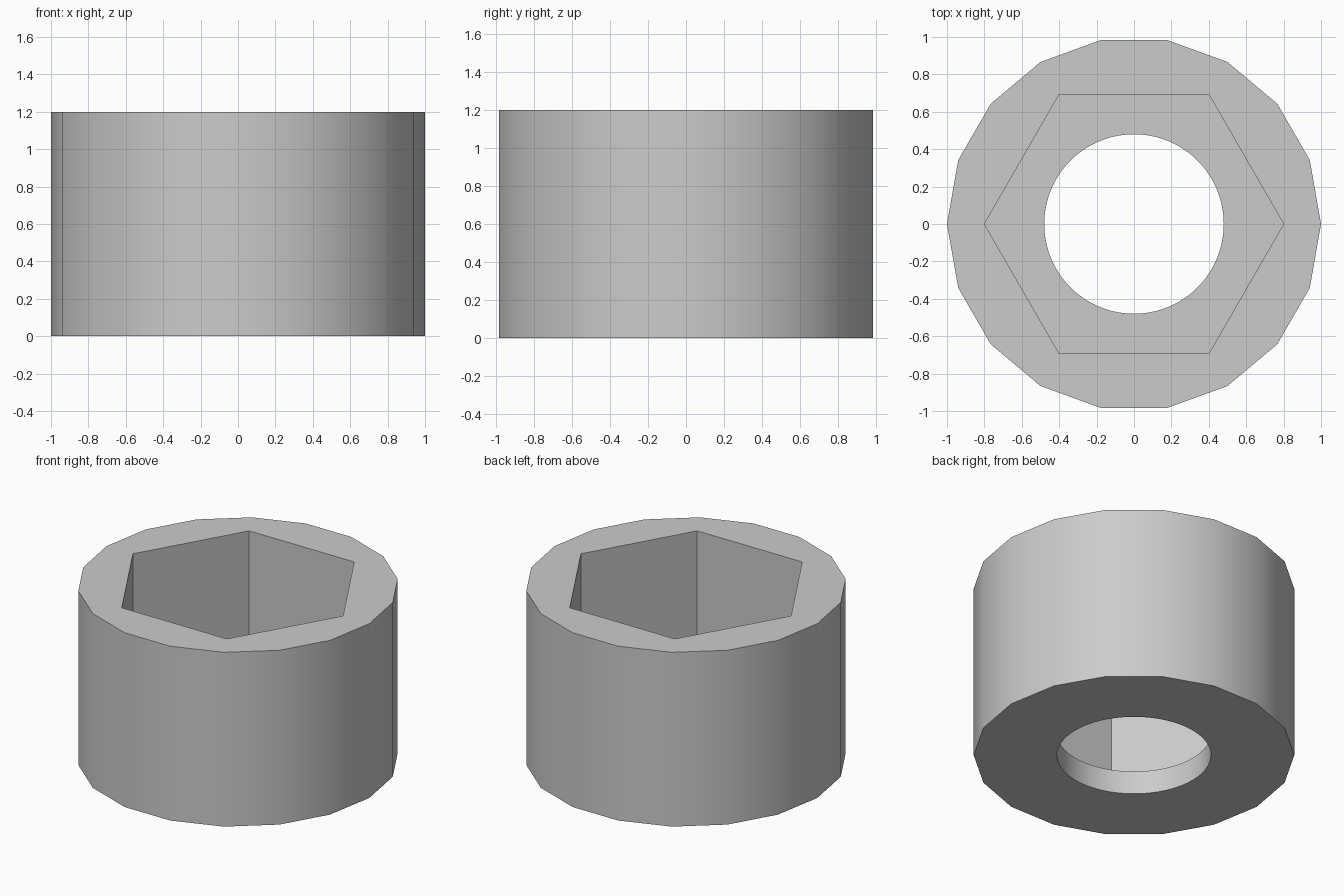
import bpy
import bmesh
from math import cos, sin, tau, radians

cube = bpy.data.objects.get("Cube")
if cube:
    bpy.data.objects.remove(cube, do_unlink=True)

HEIGHT = 1.2
FLOOR = 0.16  # thickness of the floor under the hexagonal socket

steel = bpy.data.materials.new("plain_grey")
steel.use_nodes = True
grey = (0.6, 0.6, 0.6, 1.0)
steel.diffuse_color = grey
steel.node_tree.nodes["Principled BSDF"].inputs["Base Color"].default_value = grey

bm = bmesh.new()


def ring(sides, radius, z):
    """Closed loop of edges; returns its vertices and edges."""
    verts = [bm.verts.new((radius * cos(tau * i / sides), radius * sin(tau * i / sides), z))
             for i in range(sides)]
    edges = [bm.edges.new((verts[i], verts[(i + 1) % sides])) for i in range(sides)]
    return verts, edges


def wall(sides, radius, low, high):
    """Upright wall between two rings; returns the edges of both."""
    a, low_edges = ring(sides, radius, low)
    b, high_edges = ring(sides, radius, high)
    for i in range(sides):
        j = (i + 1) % sides
        bm.faces.new((a[i], a[j], b[j], b[i]))
    return low_edges, high_edges


# Outer wall, hexagonal socket and round through hole
outer_low, outer_high = wall(18, 1.0, 0, HEIGHT)
socket_low, socket_high = wall(6, 0.8, FLOOR, HEIGHT)
hole_low, hole_high = wall(72, 0.48, 0, FLOOR)

# Flat rim, socket floor and underside
for outside, inside in ((outer_high, socket_high), (socket_low, hole_high), (outer_low, hole_low)):
    bmesh.ops.triangle_fill(bm, edges=outside + inside, use_beauty=True)

bmesh.ops.recalc_face_normals(bm, faces=bm.faces[:])

# Smooth round walls, crisp corners
for face in bm.faces:
    face.smooth = True
for edge in bm.edges:
    edge.smooth = edge.calc_face_angle(0) < radians(30)

mesh = bpy.data.meshes.new("hex_socket_sleeve")
bm.to_mesh(mesh)
bm.free()
mesh.materials.append(steel)
sleeve = bpy.data.objects.new("hex_socket_sleeve", mesh)
bpy.context.collection.objects.link(sleeve)
